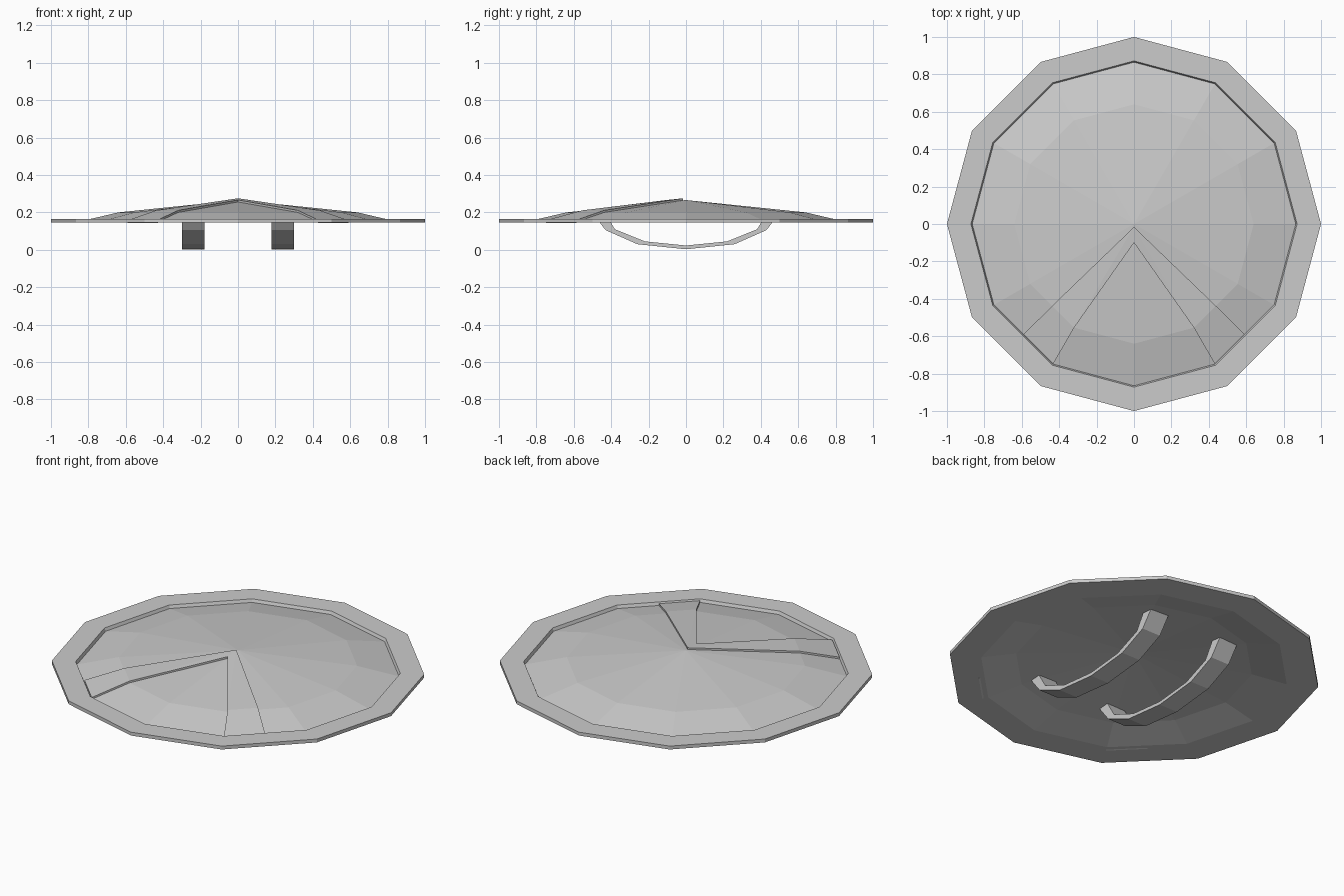
import bpy, bmesh, math

cube = bpy.data.objects.get("Cube")
if cube:
    bpy.data.objects.remove(cube, do_unlink=True)

SIDES = 12
RING_R, EDGE_R = 0.64, 0.864
APEX_Z, RING_Z, EDGE_Z = 0.266, 0.2, 0.147

grey = bpy.data.materials.new("light_grey_metal")
GREY = (0.6, 0.6, 0.6, 1)
grey.diffuse_color = GREY
grey.use_nodes = True
grey.node_tree.nodes["Principled BSDF"].inputs["Base Color"].default_value = GREY


def finish(name, bm):
    bmesh.ops.remove_doubles(bm, verts=bm.verts, dist=1e-5)
    bmesh.ops.recalc_face_normals(bm, faces=bm.faces)
    mesh = bpy.data.meshes.new(name)
    bm.to_mesh(mesh)
    bm.free()
    mesh.materials.append(grey)
    obj = bpy.data.objects.new(name, mesh)
    bpy.context.collection.objects.link(obj)
    return obj


def lathe(name, profile):
    """Spin a closed (radius, z) profile into a faceted disc or ring."""
    bm = bmesh.new()
    verts = [bm.verts.new((r, 0, z)) for r, z in profile]
    edges = [bm.edges.new((verts[i - 1], v)) for i, v in enumerate(verts)
             if profile[i - 1][0] + profile[i][0] > 0]
    bmesh.ops.spin(bm, geom=verts + edges, cent=(0, 0, 0), axis=(0, 0, 1),
                   angle=math.tau, steps=SIDES, use_merge=True)
    bmesh.ops.dissolve_degenerate(bm, edges=bm.edges, dist=1e-5)
    return finish(name, bm)


def dome_height(x, y):
    """Height of the faceted dome at a point."""
    half = math.pi / SIDES
    a = math.atan2(y, x) % (2 * half) - half
    r = math.hypot(x, y) * math.cos(a) / math.cos(half)
    if r < RING_R:
        return APEX_Z + (RING_Z - APEX_Z) * r / RING_R
    return RING_Z + (EDGE_Z - RING_Z) * (r - RING_R) / (EDGE_R - RING_R)


def solid(name, faces, offset):
    """Faces given as point lists, thickened along an offset vector."""
    bm = bmesh.new()
    for pts in faces:
        bm.faces.new([bm.verts.new(p) for p in pts])
    bmesh.ops.remove_doubles(bm, verts=bm.verts, dist=1e-5)
    made = bmesh.ops.extrude_face_region(bm, geom=bm.faces[:], use_keep_orig=True)
    moved = [g for g in made["geom"] if isinstance(g, bmesh.types.BMVert)]
    bmesh.ops.translate(bm, verts=moved, vec=offset)
    return finish(name, bm)


# Flat outer rim and the shallow hollow dome set inside it
lathe("rim", [(1, 0.145), (1, 0.165), (0.872, 0.165), (0.864, 0.145)])
lathe("dome", [(EDGE_R + 0.002, EDGE_Z), (RING_R, RING_Z), (0, APEX_Z),
               (0, APEX_Z - 0.012), (RING_R, RING_Z - 0.012), (0.83, 0.145),
               (EDGE_R + 0.002, 0.145)])

# Raised chevron band, one arm per side, following the dome facets
LIFT = 0.011


def polar(r, deg):
    return r * math.cos(math.radians(deg)), r * math.sin(math.radians(deg))


flat = math.cos(math.pi / SIDES)
top, notch = (0, -0.016), (0, -0.1)
ring_in, ring_out = polar(RING_R, -60), polar(RING_R * flat, -45)
end_in, end_out = polar(EDGE_R, -60), polar(EDGE_R * flat, -45)
arm = [(top, notch, ring_in), (top, ring_in, ring_out),
       (ring_out, ring_in, end_in, end_out)]
band = [[(s * x, y, dome_height(x, y) + LIFT) for x, y in face]
        for s in (1, -1) for face in arm]
solid("chevron_band", band, (0, 0, -LIFT - 0.004))

# Two bent strap handles under the dome
outer = [(0, 0.003), (0.26, 0.03), (0.43, 0.105), (0.503, 0.201)]
inner = [(0, 0.023), (0.22, 0.045), (0.38, 0.11), (0.437, 0.205)]
for side, x in (("left", 0.18), ("right", -0.3)):
    faces = []
    for s in (1, -1):
        for i in range(3):
            loop = (outer[i], outer[i + 1], inner[i + 1], inner[i])
            faces.append([(x, s * y, z) for y, z in loop])
    solid(side + "_handle", faces, (0.12, 0, 0))
